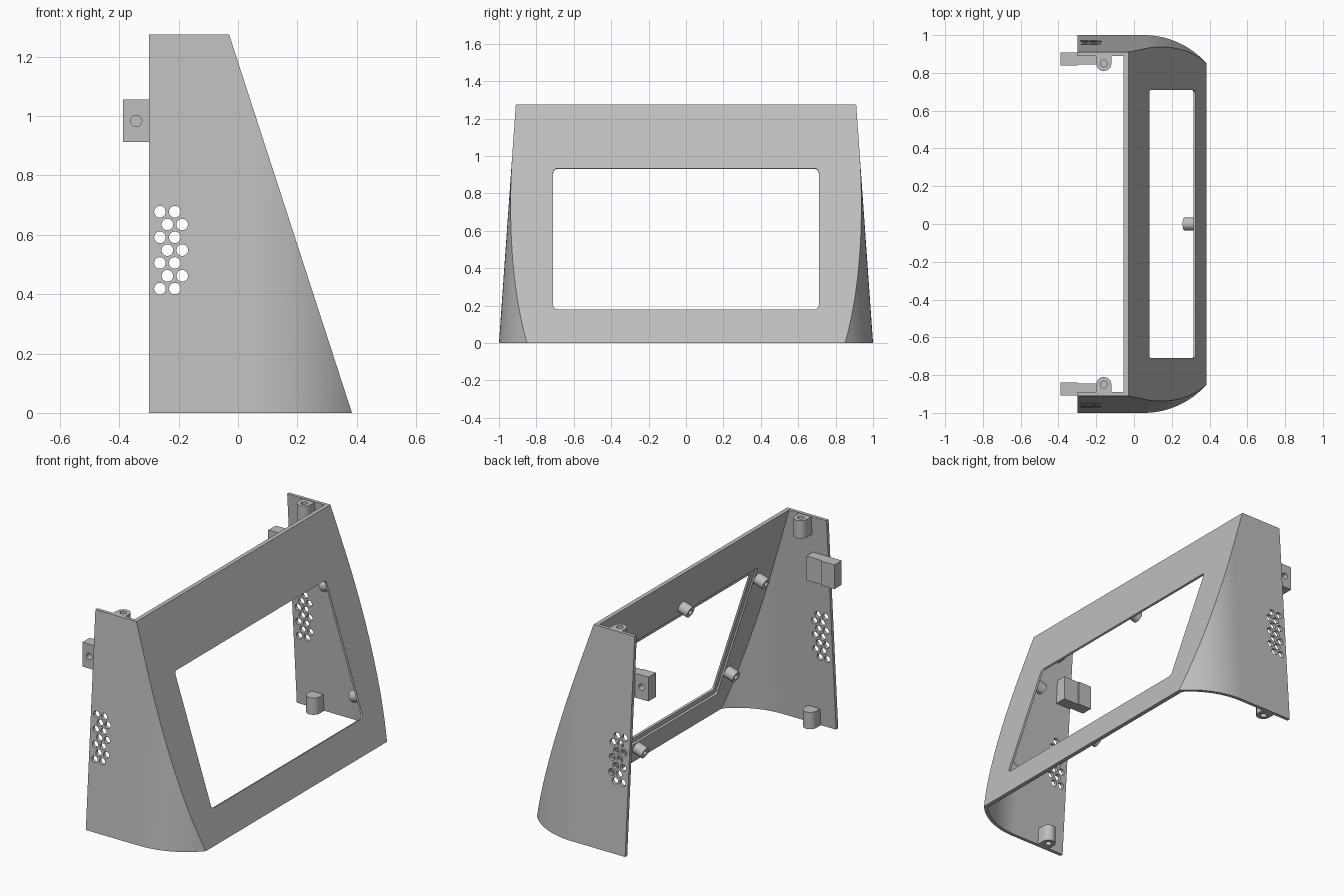
import bpy, bmesh, math
from mathutils import Matrix, Vector

if "Cube" in bpy.data.objects:
    bpy.data.objects.remove(bpy.data.objects["Cube"])

grey = bpy.data.materials.new("light_grey_plastic")
grey.use_nodes = True
COLOUR = (0.52, 0.52, 0.52, 1)
grey.diffuse_color = COLOUR
grey.node_tree.nodes["Principled BSDF"].inputs["Base Color"].default_value = COLOUR

HEIGHT, FRONT, SLOPE, LEAN = 1.275, 0.384, 0.3247, 0.0706
ARC_START, ARC_R = 0.05, 0.447
WALL, PANEL = 0.02, 0.025


def finish(name, bm):
    bmesh.ops.recalc_face_normals(bm, faces=bm.faces)
    mesh = bpy.data.meshes.new(name)
    bm.to_mesh(mesh)
    bm.free()
    mesh.materials.append(grey)
    obj = bpy.data.objects.new(name, mesh)
    bpy.context.collection.objects.link(obj)
    return obj


def add_prism(bm, points, low, high, matrix=Matrix()):
    """Extrude a flat outline from low to high along the matrix's own z."""
    rings = [[bm.verts.new(matrix @ Vector((x, y, h))) for x, y in points] for h in (low, high)]
    for ring in rings:
        bm.faces.new(ring)
    for i in range(len(points)):
        j = (i + 1) % len(points)
        bm.faces.new((rings[0][i], rings[0][j], rings[1][j], rings[1][i]))


def prism(name, points, low, high, matrix=Matrix()):
    bm = bmesh.new()
    add_prism(bm, points, low, high, matrix)
    return finish(name, bm)


def arc(cx, cy, r, start=0, end=360, steps=24):
    full = end - start == 360
    angles = [math.radians(start + (end - start) * i / steps) for i in range(steps + (not full))]
    return [(cx + r * math.cos(a), cy + r * math.sin(a)) for a in angles]


def rounded_rect(w, h, r):
    corners = ((w - r, h - r, 0), (r - w, h - r, 90), (r - w, r - h, 180), (w - r, r - h, 270))
    return [p for x, y, a in corners for p in arc(x, y, r, a, a + 90, 5)]


def activate(obj):
    bpy.ops.object.select_all(action="DESELECT")
    obj.select_set(True)
    bpy.context.view_layer.objects.active = obj


def cut(obj, cutter):
    mod = obj.modifiers.new("cut", "BOOLEAN")
    mod.operation, mod.solver, mod.object = "DIFFERENCE", "EXACT", cutter
    activate(obj)
    bpy.ops.object.modifier_apply(modifier=mod.name)
    bpy.data.objects.remove(cutter)


def smooth(obj):
    activate(obj)
    bpy.ops.object.shade_smooth_by_angle(angle=math.radians(25))


def body(name, inset, back, low, high, front):
    """Leaning side walls that curve inwards to a sloped front plane."""
    end, r = front - SLOPE * low, ARC_R - inset
    xs = [back, front - SLOPE * high]
    xs += [ARC_START + (end - ARC_START) * i / 20 for i in range(21)]
    bm = bmesh.new()
    for x in xs:
        dx = max(0, x - ARC_START)
        y = 1 - inset - r + math.sqrt(r * r - dx * dx)
        for z in (low, min(high, (front - x) / SLOPE)):
            for side in (1, -1):
                bm.verts.new((x, side * (y - LEAN * z), z))
    bmesh.ops.remove_doubles(bm, verts=bm.verts, dist=1e-5)
    bmesh.ops.convex_hull(bm, input=bm.verts)
    bmesh.ops.dissolve_limit(bm, angle_limit=0.002, verts=bm.verts, edges=bm.edges)
    return finish(name, bm)


# Housing shell, open at the back, top and bottom
housing = body("housing", 0, -0.3, 0, HEIGHT, FRONT)
cut(housing, body("hollow", WALL, -0.6, -0.05, HEIGHT + 0.1, FRONT - PANEL))

# Frame of the sloped panel: local x across, y up the slope, z outwards
up = Vector((-SLOPE, 0, 1)).normalized()
across = Vector((0, 1, 0))
out = across.cross(up)


def on_panel(y, z):
    m = Matrix((across, up, out)).transposed().to_4x4()
    m.translation = (FRONT - SLOPE * z, y, z)
    return m


# Screen opening with a wider recess behind it
middle = on_panel(0, 0.557)
cut(housing, prism("opening", rounded_rect(0.71, 0.396, 0.022), -0.1, 0.1, middle))
cut(housing, prism("recess", rounded_rect(0.74, 0.432, 0.01), -0.1, -0.012, middle))

# Staggered vent holes through both side walls
bm = bmesh.new()
sideways = Matrix.Rotation(math.radians(90), 4, "X")
for row in range(7):
    for col in range(2):
        x = -0.263 + 0.05 * col + 0.025 * (row % 2)
        add_prism(bm, arc(x, 0.678 - 0.0432 * row, 0.0195), -1.2, 1.2, sideways)
cut(housing, finish("vents", bm))
smooth(housing)

# Screw bosses behind the panel
spots = [(0, 1.025), (0, 0.11)] + [(s * 0.775, z) for s in (1, -1) for z in (0.885, 0.28)]
for i, (y, z) in enumerate(spots):
    place = on_panel(y, z)
    boss = prism(f"panel_boss_{i + 1}", arc(0, 0, 0.034), -0.085, -0.02, place)
    cut(boss, prism("bore", arc(0, 0, 0.016), -0.1, -0.035, place))
    smooth(boss)

for side, label in ((1, "back"), (-1, "front")):
    # Rounded screw blocks at the top and bottom of each wall
    for name, y, wall_y, low, high, bore in (
            ("top", 0.85, 0.9, 1.165, 1.272, (1.2, 1.3)),
            ("bottom", 0.937, 0.988, 0, 0.1, (-0.05, 0.07))):
        outline = [(-0.12, wall_y), (-0.2, wall_y)] + arc(-0.16, y, 0.04, 180, 360, 16)
        block = prism(f"{label}_{name}_screw_block", [(x, side * v) for x, v in outline], low, high)
        cut(block, prism("bore", arc(-0.16, side * y, 0.018), *bore))
        smooth(block)

    # Mounting tab behind each wall, with a blind hole on its outer face
    outline = [(-0.388, 0.838), (-0.3, 0.838), (-0.3, 0.845), (-0.2, 0.845),
               (-0.2, 0.915), (-0.3, 0.915), (-0.3, 0.907), (-0.388, 0.907)]
    tab = prism(f"{label}_mounting_tab", [(x, side * v) for x, v in outline], 0.912, 1.056)
    ends = sorted((-side * 0.86, -side * 0.95))
    cut(tab, prism("bore", arc(-0.343, 0.984, 0.019), *ends, sideways))
    smooth(tab)
